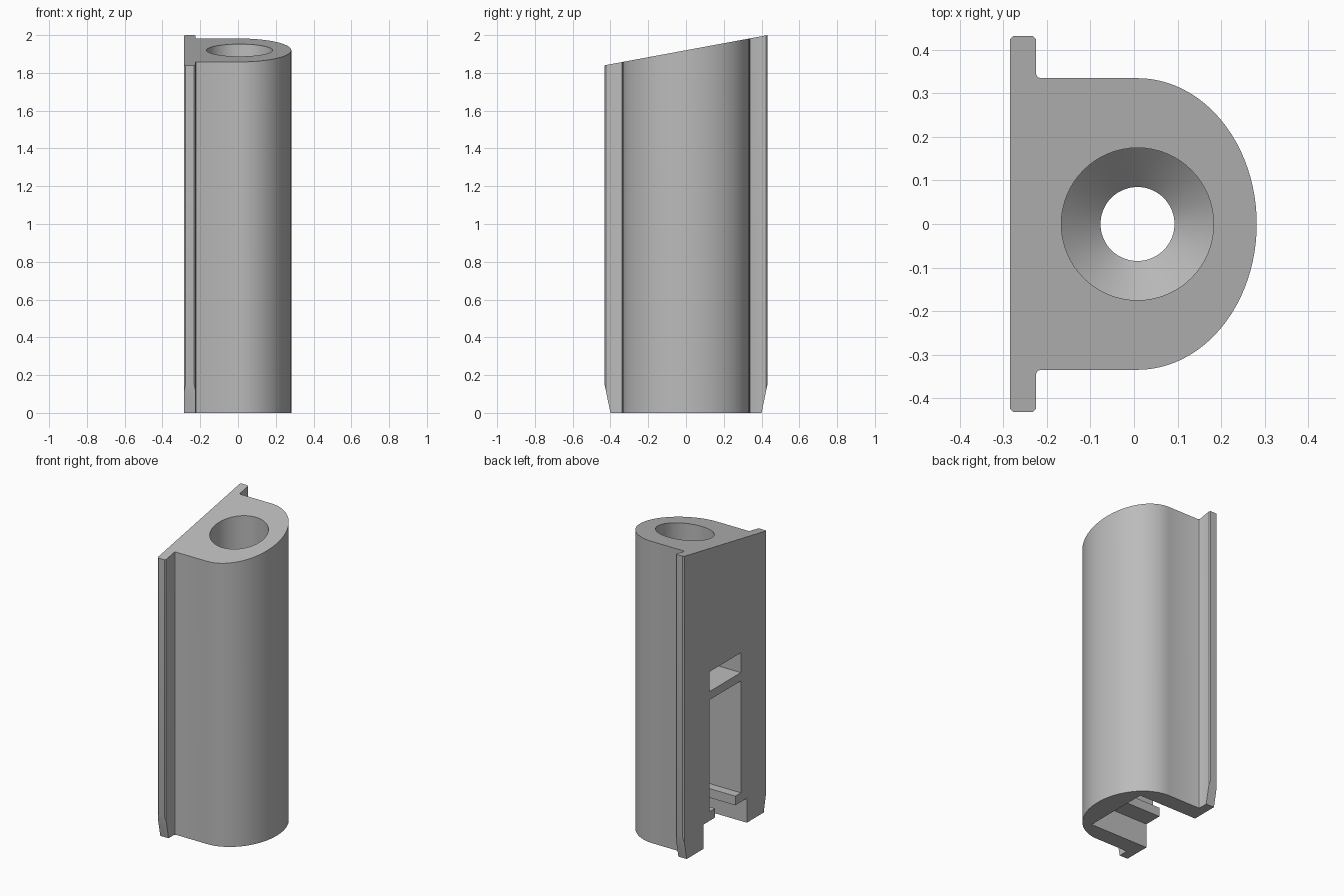
import bpy, bmesh
from math import sin, cos, pi, radians
from mathutils import Vector

cube = bpy.data.objects.get("Cube")
if cube:
    bpy.data.objects.remove(cube, do_unlink=True)

grey = bpy.data.materials.new("plain_grey")
grey.use_nodes = True
colour = (0.5, 0.5, 0.5, 1)
grey.diffuse_color = colour
grey.node_tree.nodes["Principled BSDF"].inputs["Base Color"].default_value = colour

BACK = -0.285      # flat mounting face
HOLE_X = 0.008     # bore axis


def add_object(name, bm):
    bmesh.ops.recalc_face_normals(bm, faces=bm.faces)
    mesh = bpy.data.meshes.new(name)
    bm.to_mesh(mesh)
    bm.free()
    ob = bpy.data.objects.new(name, mesh)
    bpy.context.collection.objects.link(ob)
    return ob


def extrude(points, z0, z1):
    bm = bmesh.new()
    face = bm.faces.new([bm.verts.new((x, y, z0)) for x, y in points])
    out = bmesh.ops.extrude_face_region(bm, geom=[face])
    verts = [v for v in out["geom"] if isinstance(v, bmesh.types.BMVert)]
    bmesh.ops.translate(bm, verts=verts, vec=(0, 0, z1 - z0))
    return bm


def slice_off(bm, point, normal):
    geom = bm.verts[:] + bm.edges[:] + bm.faces[:]
    bmesh.ops.bisect_plane(bm, geom=geom, plane_co=point, plane_no=normal, clear_outer=True)
    bmesh.ops.holes_fill(bm, edges=[e for e in bm.edges if e.is_boundary])


def arc(rx, ry, steps):
    return [(HOLE_X + rx * cos(a), ry * sin(a))
            for a in (-pi / 2 + pi * i / steps for i in range(steps + 1))]


def box_cutter(half_width, end_x, z0, z1):
    pts = [(BACK - 0.1, -half_width), (end_x, -half_width),
           (end_x, half_width), (BACK - 0.1, half_width)]
    return add_object("pocket_cutter", extrude(pts, z0, z1))


def lathe_cutter(profile, steps=64):
    bm = bmesh.new()
    rings = [[bm.verts.new((HOLE_X + r * cos(2 * pi * i / steps), r * sin(2 * pi * i / steps), z))
              for i in range(steps)] for r, z in profile]
    for a, b in zip(rings, rings[1:]):
        for i in range(steps):
            j = (i + 1) % steps
            bm.faces.new((a[i], a[j], b[j], b[i]))
    bm.faces.new(rings[0])
    bm.faces.new(rings[-1])
    return add_object("bore_cutter", bm)


# D-shaped column with a flanged back plate, drawn as one outline
flange = [(BACK, 0.424), (BACK + 0.008, 0.432), (-0.233, 0.432), (-0.225, 0.424),
          (-0.225, 0.345), (-0.222, 0.338), (-0.215, 0.335)]
outline = ([(x, -y) for x, y in flange] + arc(0.274, 0.335, 48) + flange[::-1])
bm = extrude(outline, 0, 2.2)

# slanted top and tapered flange feet
slice_off(bm, Vector((0, 0.432, 2.0)), Vector((0, -0.16, 0.864)))
for side in (-1, 1):
    slice_off(bm, Vector((0, side * 0.40, 0)), Vector((0, side * 0.155, -0.032)))
body = add_object("slanted_column", bm)
body.data.materials.append(grey)

# stepped bore, nut slot, long channel, narrow ledge slot and wide foot slot
narrow = [(BACK - 0.1, -0.105)] + arc(0.105, 0.105, 24) + [(BACK - 0.1, 0.105)]
cutters = [
    lathe_cutter([(0.085, 0.8), (0.085, 1.27), (0.175, 1.36), (0.175, 2.3)]),
    box_cutter(0.163, 0.17, 1.01, 1.14),
    box_cutter(0.163, 0.17, 0.22, 0.955),
    add_object("ledge_cutter", extrude(narrow, 0.1, 0.3)),
    box_cutter(0.225, 0.14, -0.1, 0.16),
]
bpy.ops.object.select_all(action="DESELECT")
bpy.context.view_layer.objects.active = body
body.select_set(True)
for cutter in cutters:
    cutter.hide_render = True
    mod = body.modifiers.new("cut", "BOOLEAN")
    mod.operation = "DIFFERENCE"
    mod.solver = "EXACT"
    mod.object = cutter
    bpy.ops.object.modifier_apply(modifier=mod.name)
    bpy.data.objects.remove(cutter, do_unlink=True)

bpy.ops.object.shade_smooth_by_angle(angle=radians(30))
